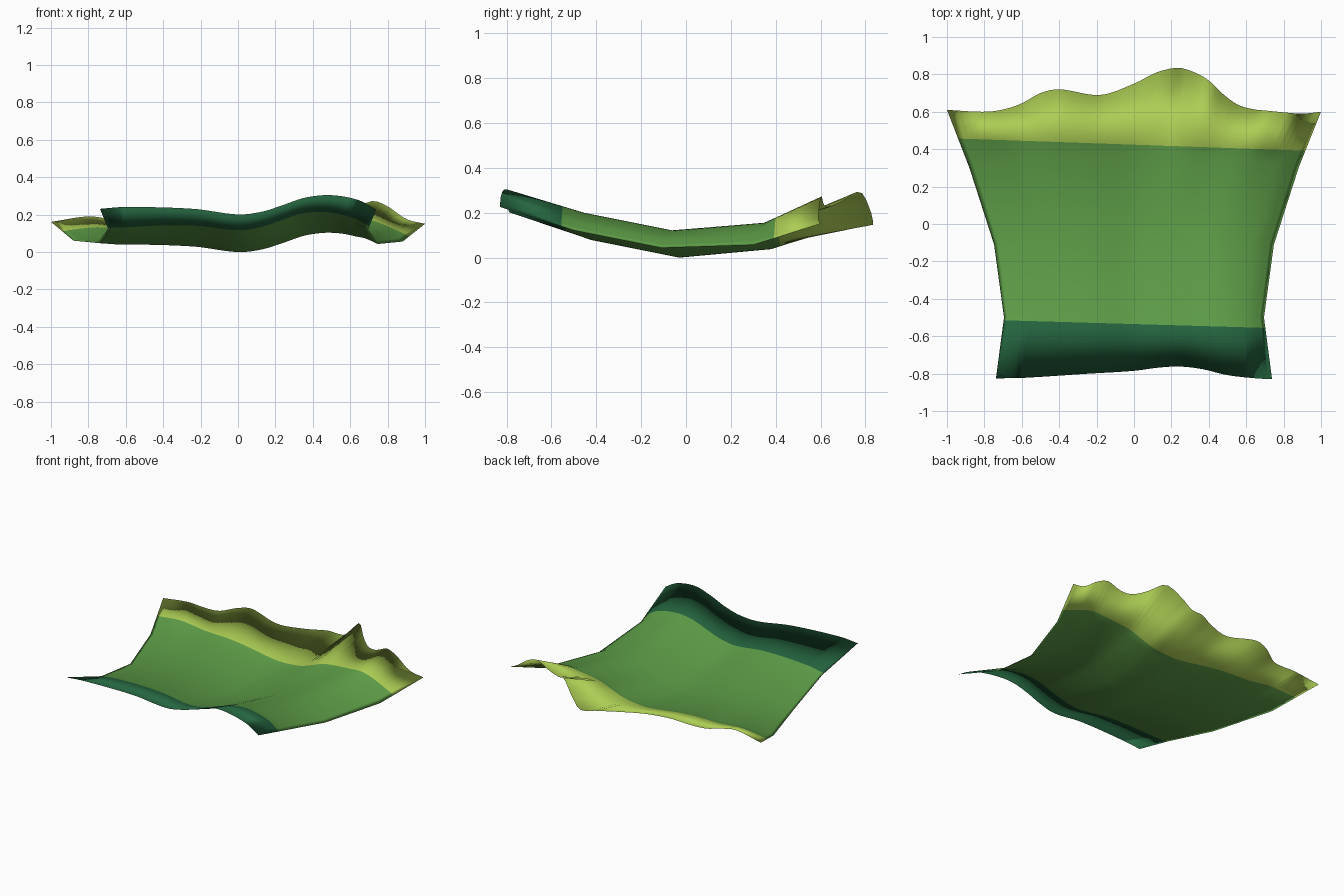
import bpy, bmesh
from mathutils import Vector

if "Cube" in bpy.data.objects:
    bpy.data.objects.remove(bpy.data.objects["Cube"])

# Edge curves as (x, y, z): front rim and wavy back rim
FRONT = [(-.738, -.825, .23), (-.6, -.823, .24), (-.24, -.8, .23), (0, -.785, .2), (.13, -.768, .215),
         (.24, -.762, .25), (.36, -.775, .29), (.5, -.808, .303), (.65, -.825, .275), (.738, -.83, .225)]
BACK = [(-1, .61, .16), (-.8, .6, .19), (-.7, .612, .178), (-.6, .645, .165), (-.5, .7, .19), (-.4, .72, .205),
        (-.18, .69, .17), (0, .75, .16), (.12, .81, .158), (.23, .835, .148), (.3, .82, .215), (.39, .775, .293),
        (.47, .7, .252), (.55, .64, .225), (.63, .615, .235), (.72, .605, .272), (.8, .597, .243), (.9, .59, .175),
        (1, .6, .15)]


def sample(pts, x):
    """Smooth cubic interpolation of y and z along x."""
    p = [Vector(q) for q in pts]
    i = 0
    while i < len(p) - 2 and x > p[i + 1].x:
        i += 1
    a, b = p[i], p[i + 1]
    h = b.x - a.x

    def slope(j):
        lo, hi = p[max(j - 1, 0)], p[min(j + 1, len(p) - 1)]
        return (hi - lo) / (hi.x - lo.x)
    t = (x - a.x) / h
    r = (a * (2*t**3 - 3*t**2 + 1) + b * (3*t**2 - 2*t**3)
         + slope(i) * h * (t**3 - 2*t**2 + t) + slope(i + 1) * h * (t**3 - t**2))
    return Vector((x, r.y, r.z))


def material(name, rgb):
    m = bpy.data.materials.new(name)
    m.diffuse_color = (*rgb, 1)
    m.use_nodes = True
    m.node_tree.nodes["Principled BSDF"].inputs["Base Color"].default_value = m.diffuse_color
    return m


# Inner cross rows: half width, y at the sides, drop below the front wave, extra drop at the sides
ROWS = [(.695, -.5, .105, .0), (.748, -.11, .183, .0), (.88, .3, .145, .025)]
THICK = .018
N = 64
bm = bmesh.new()
top, under = [], []
for i in range(N + 1):
    u = -1 + 2 * i / N
    f = sample(FRONT, .738 * u)
    col = [f]
    for w, y, drop, side in ROWS:
        col.append(Vector((w * u, y + .08 * (1 - u * u), f.z - drop - side * u**4)))
    col.append(sample(BACK, u))
    verts = [bm.verts.new(c) for c in col]
    # Underside shares the rim and swells slightly below the inner rows
    taper = THICK * min(1, (1 - abs(u)) / .15)
    low = list(verts)
    if 0 < i < N:
        for j in (1, 2, 3):
            low[j] = bm.verts.new(col[j] - Vector((0, 0, taper)))
    top.append(verts)
    under.append(low)
for grid, flip in ((top, False), (under, True)):
    for a, b in zip(grid, grid[1:]):
        for j in range(len(a) - 1):
            quad = [a[j], b[j], b[j + 1], a[j + 1]]
            bm.faces.new(quad[::-1] if flip else quad)

# Cut the leaf along the two colour borders
BORDERS = [(-.535, -.029), (.424, -.035)]
for y0, k in BORDERS:
    bmesh.ops.bisect_plane(bm, geom=bm.verts[:] + bm.edges[:] + bm.faces[:],
                           plane_co=(0, y0, 0), plane_no=(-k, 1, 0))
for f in bm.faces:
    c = f.calc_center_median()
    f.material_index = sum(c.y > y0 + k * c.x for y0, k in BORDERS)
    f.smooth = True

# Rest on the ground
low = min(v.co.z for v in bm.verts)
bmesh.ops.translate(bm, verts=bm.verts[:], vec=(0, 0, -low))

me = bpy.data.meshes.new("leaf")
bm.to_mesh(me)
bm.free()
for m in (material("dark green", (.018, .13, .05)), material("leaf green", (.11, .335, .063)),
          material("yellow green", (.41, .61, .088))):
    me.materials.append(m)
leaf = bpy.data.objects.new("leaf", me)
bpy.context.collection.objects.link(leaf)
